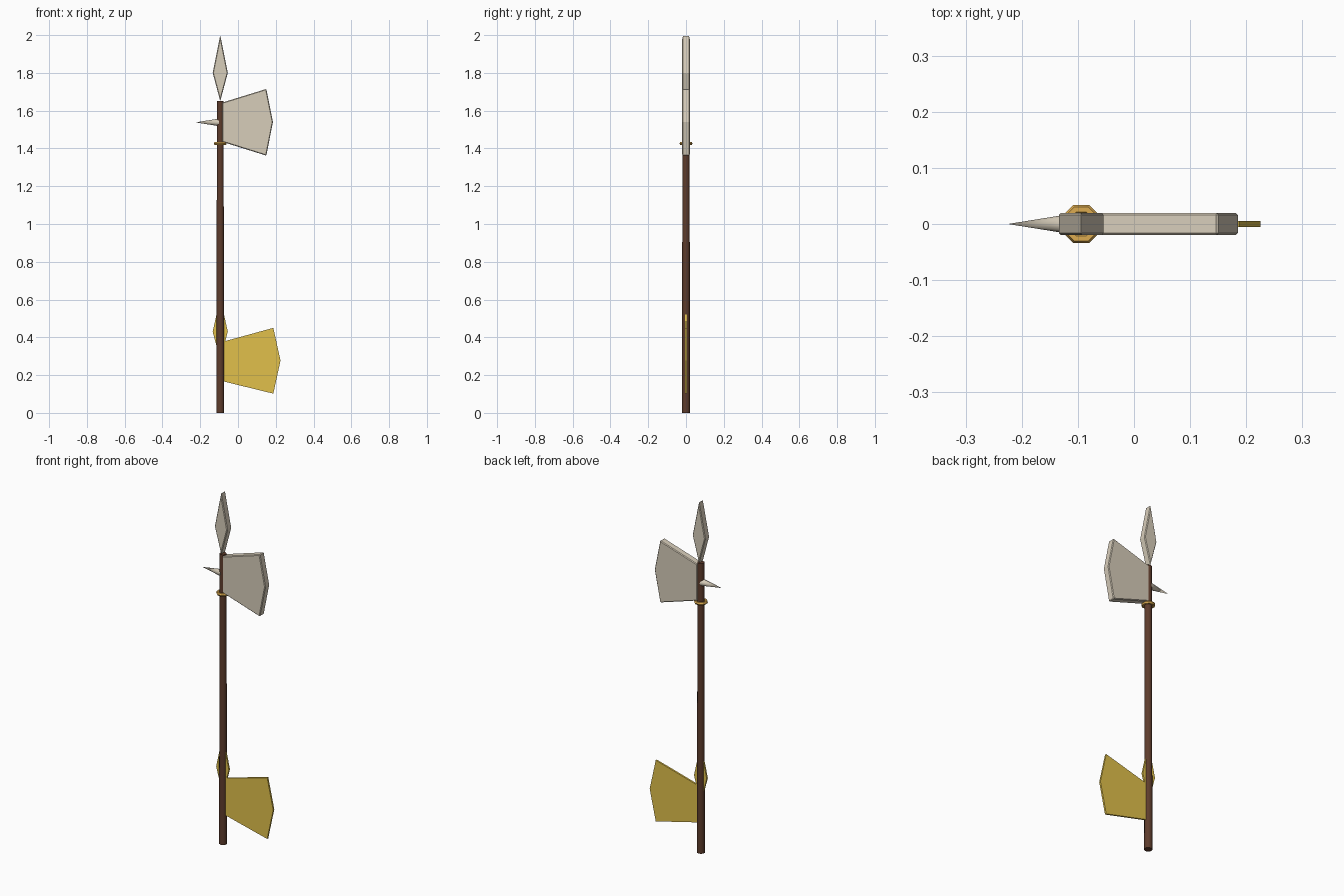
import bpy, bmesh, math

if "Cube" in bpy.data.objects:
    bpy.data.objects.remove(bpy.data.objects["Cube"])

AXIS_X = -0.094


def material(name, rgb):
    m = bpy.data.materials.new(name)
    m.diffuse_color = (*rgb, 1)
    m.use_nodes = True
    m.node_tree.nodes["Principled BSDF"].inputs["Base Color"].default_value = m.diffuse_color
    return m


wood = material("wood", (0.11, 0.045, 0.025))
steel = material("pale_steel", (0.68, 0.61, 0.49))
gold = material("gold", (0.75, 0.53, 0.07))
brass = material("brass", (0.72, 0.41, 0.08))


def plate(name, outline, half, mat, bevel=0.0):
    """Flat plate: x-z outline extruded along y."""
    bm = bmesh.new()
    face = bm.faces.new([bm.verts.new((x, -half, z)) for x, z in outline])
    ext = bmesh.ops.extrude_face_region(bm, geom=[face])
    verts = [v for v in ext["geom"] if isinstance(v, bmesh.types.BMVert)]
    bmesh.ops.translate(bm, verts=verts, vec=(0, 2 * half, 0))
    bmesh.ops.recalc_face_normals(bm, faces=bm.faces)
    mesh = bpy.data.meshes.new(name)
    bm.to_mesh(mesh)
    bm.free()
    ob = bpy.data.objects.new(name, mesh)
    bpy.context.collection.objects.link(ob)
    mesh.materials.append(mat)
    if bevel:
        mod = ob.modifiers.new("bevel", "BEVEL")
        mod.width = bevel
        mod.segments = 1
        mod.limit_method = 'ANGLE'
        mod.angle_limit = math.radians(80)
    return ob


def finish(name, mat, smooth=False):
    ob = bpy.context.object
    ob.name = name
    ob.data.materials.append(mat)
    if smooth:
        bpy.ops.object.shade_smooth_by_angle(angle=math.radians(50))


# Tapered shaft
bpy.ops.mesh.primitive_cone_add(vertices=10, radius1=0.0215, radius2=0.0185,
                                depth=1.65, location=(AXIS_X, 0, 0.825))
finish("shaft", wood, True)

# Axe blade
plate("axe_blade", [(-0.083, 1.643), (0.15, 1.715), (0.185, 1.54),
                    (0.15, 1.362), (-0.083, 1.435)], 0.02, steel, 0.004)

# Spear tip
plate("spear_tip", [(AXIS_X, 1.65), (AXIS_X + 0.04, 1.80), (AXIS_X, 2.0),
                    (AXIS_X - 0.04, 1.80)], 0.02, steel, 0.004)

# Back spike
bpy.ops.mesh.primitive_cone_add(vertices=8, radius1=0.02, radius2=0, depth=0.125,
                                location=(-0.1625, 0, 1.538),
                                rotation=(0, -math.pi / 2, 0))
finish("back_spike", steel, True)

# Collar ring below the axe head
bpy.ops.mesh.primitive_torus_add(major_segments=8, minor_segments=6,
                                 major_radius=0.028, minor_radius=0.009,
                                 location=(AXIS_X, 0, 1.426),
                                 rotation=(0, 0, math.pi / 8))
finish("collar_ring", brass, True)

# Thin gold plates near the foot
plate("lower_gold_blade", [(-0.083, 0.376), (0.187, 0.45), (0.225, 0.277),
                           (0.187, 0.102), (-0.083, 0.168)], 0.005, gold)
plate("lower_gold_diamond", [(AXIS_X, 0.28), (AXIS_X + 0.04, 0.43), (AXIS_X, 0.61),
                             (AXIS_X - 0.04, 0.43)], 0.005, gold)
